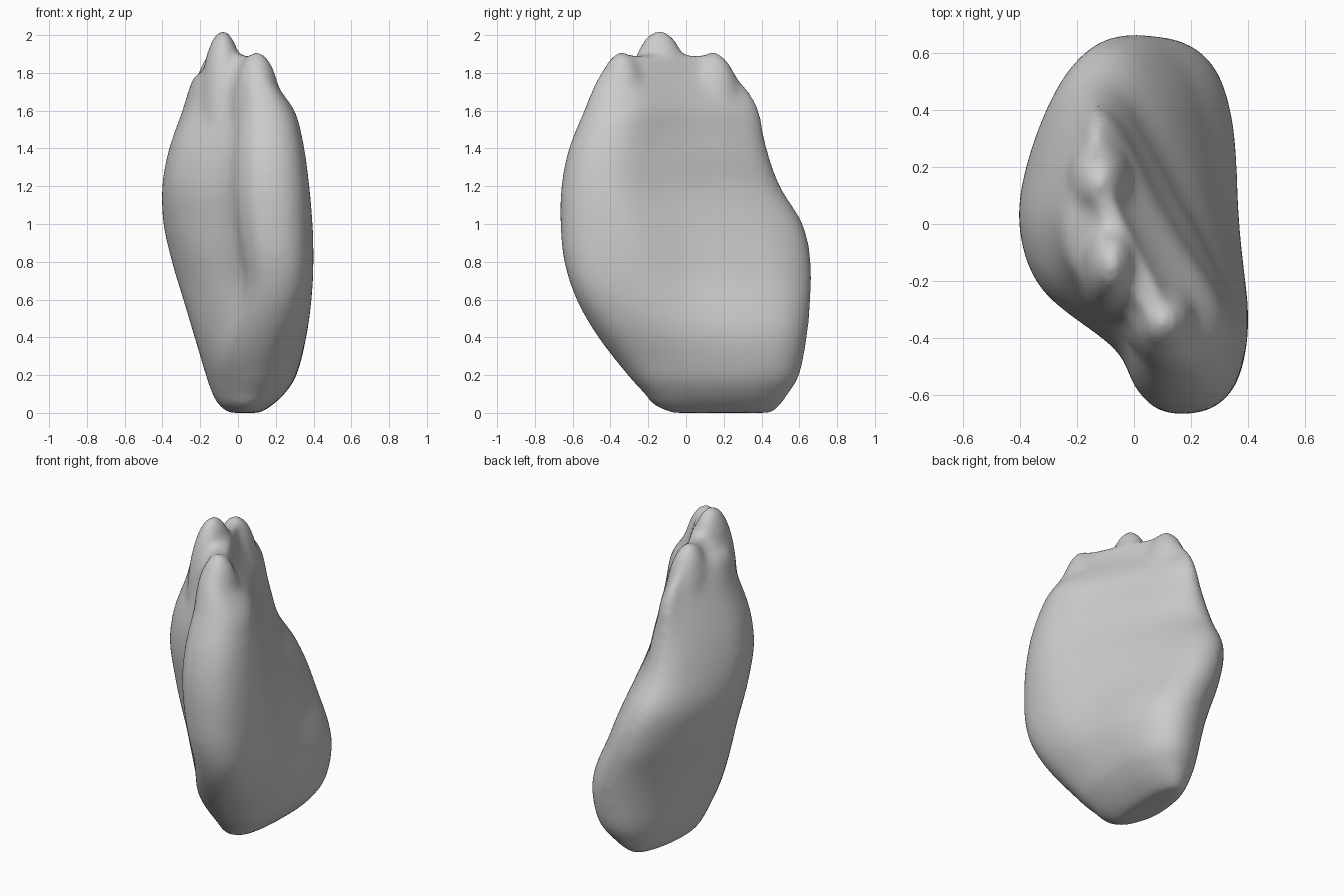
import bpy, bmesh, math
from mathutils import Vector

if "Cube" in bpy.data.objects:
    bpy.data.objects.remove(bpy.data.objects["Cube"])

# Cross-sections, anticlockwise from the front edge; only proportions matter
BOTTOM = [(-.1, -1), (.3, -1), (.7, -.82), (.92, -.45), (1, 0), (.98, .5), (.76, .85), (.3, 1),
          (-.3, .9), (-.75, .55), (-.97, .1), (-1, -.25), (-.88, -.5), (-.65, -.75), (-.42, -.9)]
MIDDLE = [(.3, -1), (.7, -.98), (.93, -.8), (1, -.42), (.88, 0), (.77, .45), (.55, .82), (.12, 1),
          (-.35, .9), (-.75, .58), (-1, .12), (-.94, -.2), (-.56, -.52), (-.02, -.76), (.08, -.9)]
TOP = [(.3, -1), (.7, -.98), (.95, -.8), (1, -.45), (.7, .0), (.4, .38), (.14, .7), (-.08, .92),
       (-.34, 1), (-.63, .85), (-.9, .48), (-1, .12), (-.8, -.26), (-.14, -.62), (.05, -.86)]

# Height, then left / right / front / back limits
LEVELS = [(0, -.05, .12, -.08, .46), (.04, -.10, .18, -.17, .50), (.1, -.135, .245, -.22, .54),
          (.2, -.17, .31, -.31, .60), (.4, -.23, .362, -.465, .64), (.6, -.29, .39, -.58, .66),
          (.8, -.35, .40, -.645, .662), (1, -.395, .395, -.665, .62), (1.2, -.402, .378, -.66, .50),
          (1.4, -.365, .352, -.62, .43), (1.6, -.295, .31, -.54, .39), (1.7, -.265, .275, -.5, .34),
          (1.8, -.23, .23, -.45, .26), (1.89, -.18, .16, -.38, .19)]


def spline(pts, steps, closed):
    """Smooth curve through points of any dimension."""
    n, out = len(pts), []
    for i in range(n if closed else n - 1):
        ids = [(i + k) % n if closed else min(max(i + k, 0), n - 1) for k in (-1, 0, 1, 2)]
        a, b, c, d = [Vector(pts[j]) for j in ids]
        for s in range(steps):
            t = s / steps
            out.append(.5 * (2 * b + (c - a) * t + (2 * a - 5 * b + 4 * c - d) * t * t
                             + (3 * b - a - 3 * c + d) * t ** 3))
    return out if closed else out + [Vector(pts[-1])]


def ease(lo, hi, v):
    t = min(max((v - lo) / (hi - lo), 0), 1)
    return t * t * (3 - 2 * t)


def fit(v, lo, hi, a, b):
    return a + (v - lo) / (hi - lo) * (b - a)


bot, mid, top = [spline(p, 5, True) for p in (BOTTOM, MIDDLE, TOP)]

# Lofted body, pinched towards the slanting ridge line at the top
bm = bmesh.new()
rows = []
for z, x0, x1, y0, y1 in (tuple(r) for r in spline([Vector(l) for l in LEVELS], 4, False)):
    low, high = 1 - ease(.2, .75, z), ease(.3, 1.35, z)
    ring = [b * low + (m * (1 - high) + t * high) * (1 - low) for b, m, t in zip(bot, mid, top)]
    xs, ys = [p.x for p in ring], [p.y for p in ring]
    row = []
    for p in ring:
        x = fit(p.x, min(xs), max(xs), x0, x1)
        y = fit(p.y, min(ys), max(ys), y0, y1)
        ridge = -.12 - .42 * (y - .17)
        if x > ridge:
            pinch = .6 * ease(1.55, 1.9, z) + .25 * ease(1.3, 1.6, z) * ease(-.4, .1, y)
        else:
            pinch = .5 * ease(1.76, 1.89, z)
        row.append(bm.verts.new((x + (ridge - x) * pinch, y, z)))
    rows.append(row)
n = len(rows[0])
for a, b in zip(rows, rows[1:]):
    for i in range(n):
        j = (i + 1) % n
        bm.faces.new((a[i], a[j], b[j], b[i]))
bm.faces.new(rows[0][::-1])
bm.faces.new(rows[-1])

# Three rounded lobes along the upper ridge
for loc, rad in [((.1, -.34, 1.5), (.14, .15, .415)),
                 ((-.08, -.14, 1.5), (.13, .19, .53)),
                 ((-.12, .14, 1.5), (.13, .17, .415))]:
    made = bmesh.ops.create_uvsphere(bm, u_segments=32, v_segments=20, radius=1)
    for v in made["verts"]:
        v.co = Vector(loc) + Vector([c * r for c, r in zip(v.co, rad)])
mesh = bpy.data.meshes.new("ridged_shell")
bm.to_mesh(mesh)
bm.free()
shell = bpy.data.objects.new("ridged_shell", mesh)
bpy.context.collection.objects.link(shell)

# Fuse and soften into one organic surface
remesh = shell.modifiers.new("fuse", 'REMESH')
remesh.mode = 'VOXEL'
remesh.voxel_size = .018
remesh.use_smooth_shade = True
soft = shell.modifiers.new("soften", 'SMOOTH')
soft.factor = .5
soft.iterations = 22
